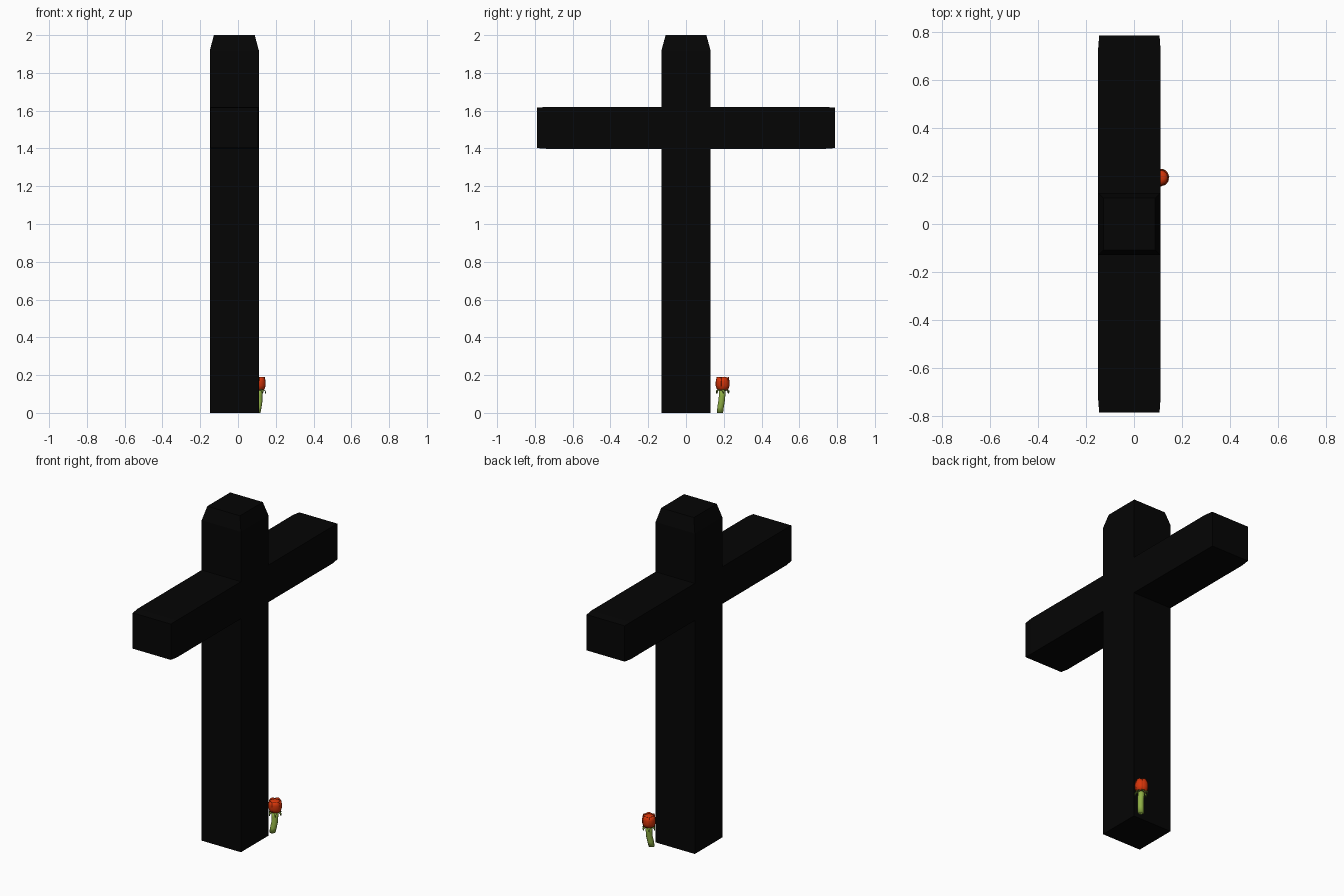
import bpy, bmesh, math
from mathutils import Vector

if "Cube" in bpy.data.objects:
    bpy.data.objects.remove(bpy.data.objects["Cube"])


def material(name, rgb):
    m = bpy.data.materials.new(name)
    m.diffuse_color = (*rgb, 1)
    m.use_nodes = True
    m.node_tree.nodes["Principled BSDF"].inputs["Base Color"].default_value = m.diffuse_color
    return m


BLACK = material("black wood", (0.0014, 0.0014, 0.0014))
RED = material("petal red", (0.68, 0.036, 0.003))
GREEN = material("stem green", (0.28, 0.44, 0.06))
LEAF = material("sepal green", (0.17, 0.28, 0.035))


def link(name, bm, mat, smooth):
    """Turn a bmesh into a named, coloured object."""
    me = bpy.data.meshes.new(name)
    bm.to_mesh(me)
    bm.free()
    me.materials.append(mat)
    for p in me.polygons:
        p.use_smooth = smooth
    ob = bpy.data.objects.new(name, me)
    bpy.context.collection.objects.link(ob)
    return ob


def loft(name, rings, mat, smooth=False):
    """Skin a list of closed rings of points, capped at both ends."""
    bm = bmesh.new()
    rows = [[bm.verts.new(p) for p in r] for r in rings]
    n = len(rows[0])
    for a, b in zip(rows, rows[1:]):
        for i in range(n):
            j = (i + 1) % n
            bm.faces.new((a[i], a[j], b[j], b[i]))
    bm.faces.new(rows[0][::-1])
    bm.faces.new(rows[-1])
    bmesh.ops.recalc_face_normals(bm, faces=bm.faces)
    return link(name, bm, mat, smooth)


def strip(name, rows, mat, thick):
    """Thin curved sheet from rows of points."""
    bm = bmesh.new()
    vs = [[bm.verts.new(p) for p in r] for r in rows]
    for a, b in zip(vs, vs[1:]):
        for i in range(len(a) - 1):
            bm.faces.new((a[i], a[i + 1], b[i + 1], b[i]))
    ob = link(name, bm, mat, True)
    s = ob.modifiers.new("thickness", 'SOLIDIFY')
    s.thickness = thick
    s.offset = 0


CX = -0.0195  # centre of the cross in depth
CORNERS = ((-1, -1), (1, -1), (1, 1), (-1, 1))


def post_ring(z, inset):
    h = 0.13 - inset
    return [(CX + sx * h, sy * h, z) for sx, sy in CORNERS]


def beam_ring(y, inset):
    hx, hz = 0.13 - inset, 0.111 - inset
    return [(CX + sx * hx, y, 1.509 + sz * hz) for sx, sz in CORNERS]


# Cross: upright with tapered top, crossbeam with slightly narrowed ends
loft("upright_post", [post_ring(0, 0), post_ring(1.918, 0), post_ring(2.0, 0.022)], BLACK)
loft("crossbeam", [beam_ring(-0.788, 0.004), beam_ring(-0.735, 0),
                   beam_ring(0.735, 0), beam_ring(0.788, 0.004)], BLACK)

# Flower stem, gently curved
path = [(0.102, 0.180, 0.0, 0.017), (0.107, 0.183, 0.03, 0.018), (0.111, 0.188, 0.06, 0.018),
        (0.111, 0.191, 0.09, 0.018), (0.110, 0.193, 0.13, 0.018)]
loft("stem", [[(x + r * math.cos(a), y + r * math.sin(a), z)
               for a in (k * math.tau / 10 for k in range(10))]
              for x, y, z, r in path], GREEN, True)

# Flower head: inner bud
FX, FY = 0.110, 0.194


def polar(r, a, z):
    return Vector((FX + r * math.cos(a), FY + r * math.sin(a), z))


bud = [(0.012, 0.117), (0.030, 0.126), (0.034, 0.145), (0.033, 0.168), (0.029, 0.183), (0.015, 0.190)]
loft("bud", [[polar(r, k * math.tau / 14, z) for k in range(14)] for r, z in bud], RED, True)

# Wrapped outer petals, each with a rounded rim, one edge tucked under the next
petal = [(0.014, 0.117), (0.031, 0.126), (0.0365, 0.145), (0.0365, 0.168), (0.0325, 0.191)]
for k in range(5):
    mid = k * math.tau / 5 + 0.3
    rows = []
    for r, z in petal:
        row = []
        for i in range(7):
            t = i / 3 - 1
            drop = 0.008 * t * t * max(0, (z - 0.145) / 0.046)
            row.append(polar(r - 0.001 + 0.001 * t, mid + t * 0.75, z - drop))
        rows.append(row)
    strip(f"petal_{k + 1}", rows, RED, 0.0015)

# Drooping sepals under the head
sepal = [(0.012, 0.118, 0.008), (0.026, 0.122, 0.008), (0.035, 0.116, 0.006), (0.036, 0.103, 0.001)]
for k in range(6):
    a = k * math.tau / 6 + 0.1
    side = Vector((-math.sin(a), math.cos(a), 0))
    strip(f"sepal_{k + 1}", [[polar(r, a, z) + side * w * s for s in (-1, 0, 1)]
                             for r, z, w in sepal], LEAF, 0.003)
